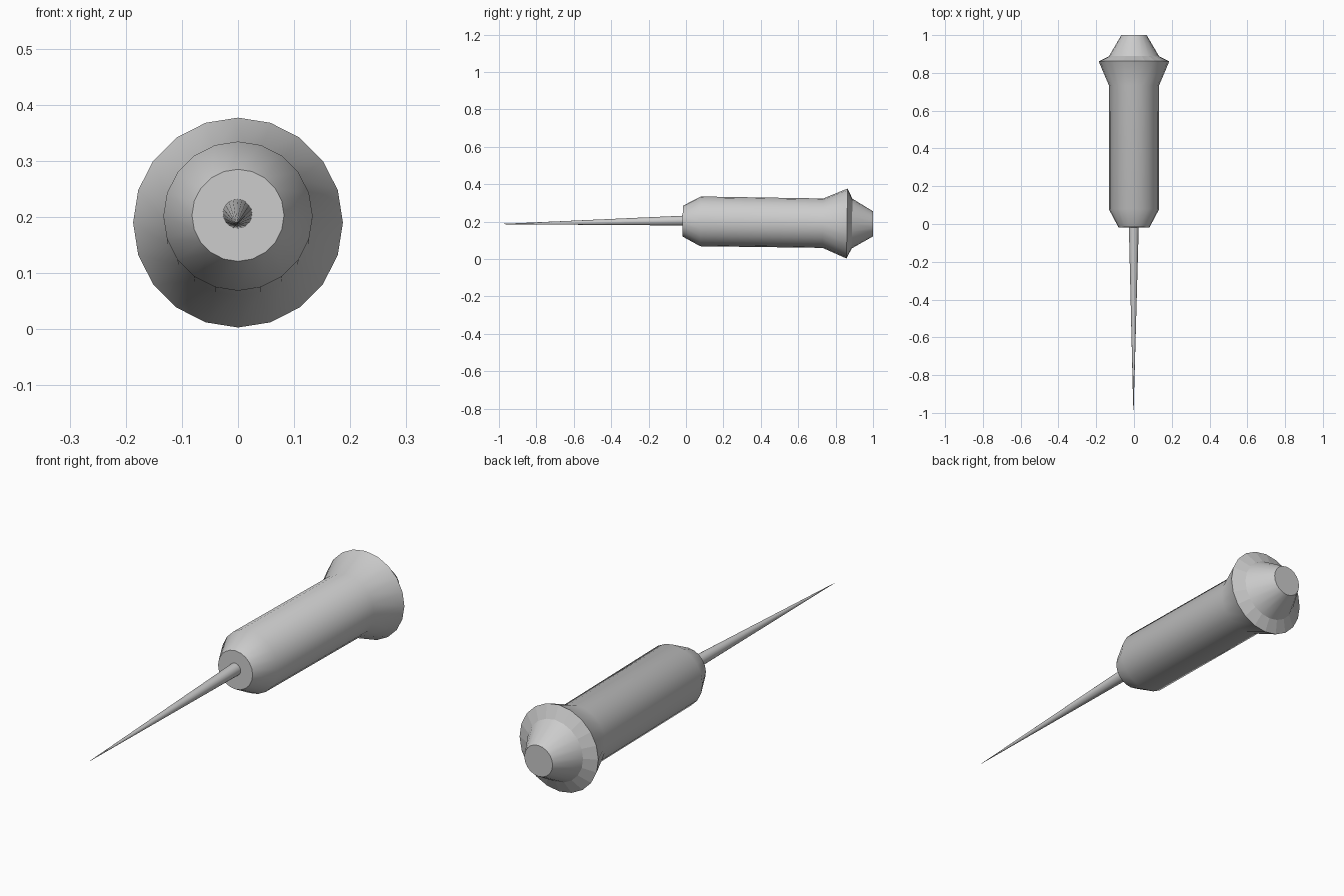
import bpy, bmesh, math
from mathutils import Vector

if "Cube" in bpy.data.objects:
    bpy.data.objects.remove(bpy.data.objects["Cube"])


def lathe(name, start, end, profile, sides, flat_rings=()):
    """Revolve (distance, radius) pairs round the axis from start to end."""
    start, end = Vector(start), Vector(end)
    axis = (end - start).normalized()
    side = Vector((1, 0, 0))
    side = (side - axis * side.dot(axis)).normalized()
    up = side.cross(axis)
    bm = bmesh.new()
    rings = []
    for d, r in profile:
        ring = []
        for i in range(sides):
            a = 2 * math.pi * i / sides
            ring.append(bm.verts.new(start + axis * d + (up * math.cos(a) + side * math.sin(a)) * r))
        rings.append(ring)
    flat = []
    for k in range(len(rings) - 1):
        for i in range(sides):
            j = (i + 1) % sides
            f = bm.faces.new((rings[k][i], rings[k][j], rings[k + 1][j], rings[k + 1][i]))
            if k in flat_rings:
                flat.append(f)
    bm.faces.new(rings[0])
    bm.faces.new(rings[-1])
    bmesh.ops.recalc_face_normals(bm, faces=bm.faces[:])
    bm.faces.index_update()
    flat_ids = [f.index for f in flat]
    mesh = bpy.data.meshes.new(name)
    bm.to_mesh(mesh)
    bm.free()
    obj = bpy.data.objects.new(name, mesh)
    bpy.context.collection.objects.link(obj)
    bpy.ops.object.select_all(action='DESELECT')
    obj.select_set(True)
    bpy.context.view_layer.objects.active = obj
    bpy.ops.object.shade_smooth_by_angle(angle=math.radians(30))
    for i in flat_ids:
        mesh.polygons[i].use_smooth = False
    return obj


# handle: chamfered grip, flared flange and tapered butt, tilted slightly down to the back
lathe("handle", (0, -0.018, 0.203), (0, 1.0, 0.188),
      [(0, 0.082), (0.096, 0.133), (0.75, 0.132), (0.879, 0.187), (0.906, 0.133), (1.018, 0.067)],
      20, flat_rings=(3,))

# needle: long spike tapering to a point
lathe("needle", (-0.001, 0.0, 0.206), (-0.003, -1.0, 0.187),
      [(0, 0.026), (0.02, 0.026), (1.0, 0.0006)], 20)
